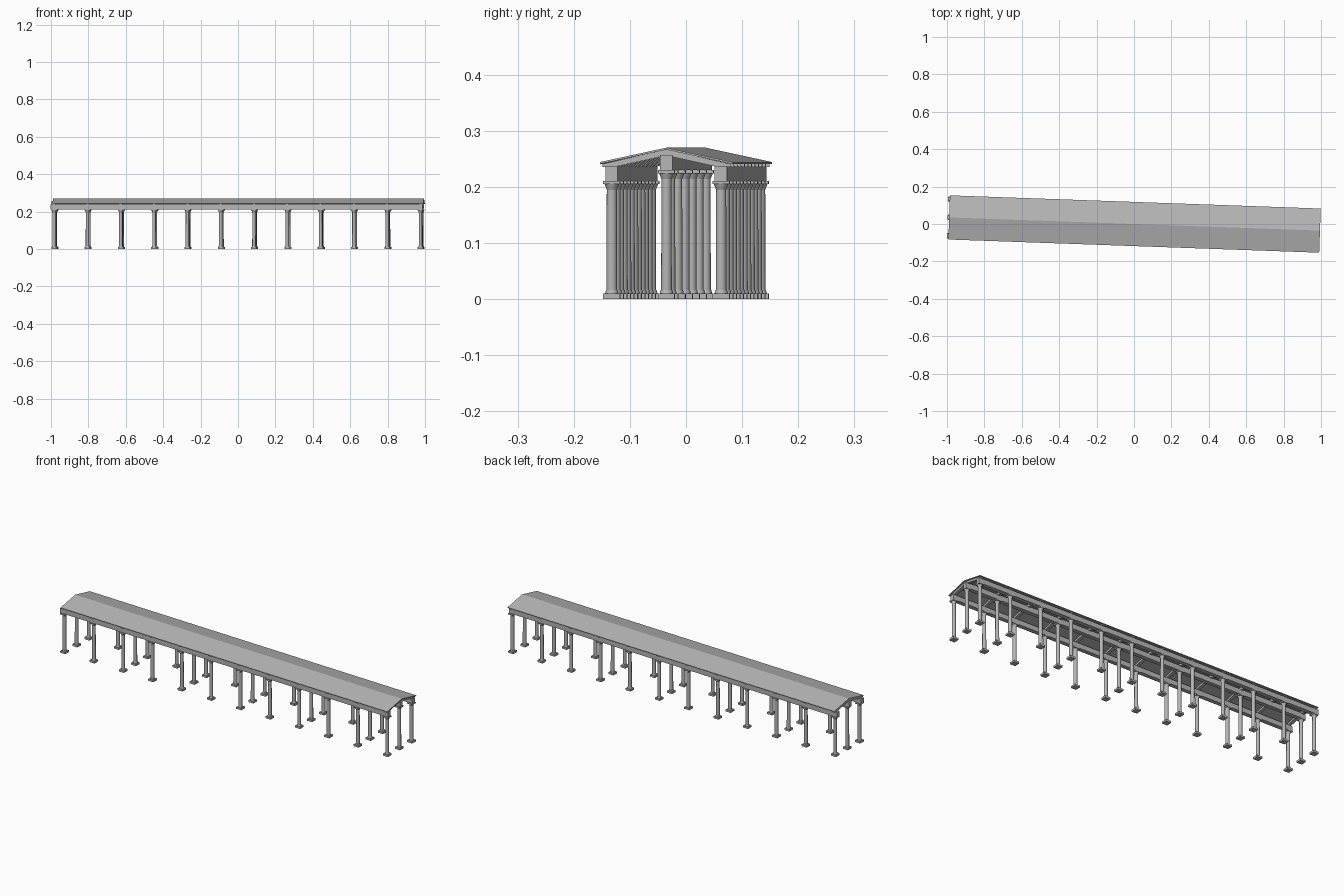
import bpy, bmesh, math
from mathutils import Matrix, Vector

cube = bpy.data.objects.get("Cube")
if cube:
    bpy.data.objects.remove(cube)

TURN = Matrix.Rotation(-0.0355, 4, 'Z')
BAYS = 11
XS = [-0.98 + 1.96 * i / BAYS for i in range(BAYS + 1)]
SIDE_Y = 0.0975

grey = bpy.data.materials.new("light_grey")
grey.use_nodes = True
colour = (0.47, 0.47, 0.47, 1)
grey.diffuse_color = colour
grey.node_tree.nodes["Principled BSDF"].inputs["Base Color"].default_value = colour


def box(bm, x0, x1, y0, y1, z0, z1):
    size = Matrix.Diagonal((x1 - x0, y1 - y0, z1 - z0, 1))
    place = Matrix.Translation(((x0 + x1) / 2, (y0 + y1) / 2, (z0 + z1) / 2))
    bmesh.ops.create_cube(bm, size=1, matrix=place @ size)


def drum(bm, x, y, r0, r1, z0, z1):
    bmesh.ops.create_cone(bm, cap_ends=True, segments=16, radius1=r0, radius2=r1,
                          depth=z1 - z0, matrix=Matrix.Translation((x, y, (z0 + z1) / 2)))


def extrude_profile(bm, profile, x0, x1):
    face = bm.faces.new([bm.verts.new((x0, y, z)) for y, z in profile])
    out = bmesh.ops.extrude_face_region(bm, geom=[face])
    verts = [v for v in out["geom"] if isinstance(v, bmesh.types.BMVert)]
    bmesh.ops.translate(bm, verts=verts, vec=Vector((x1 - x0, 0, 0)))


def finish(bm, name, smooth=False):
    bmesh.ops.recalc_face_normals(bm, faces=bm.faces)
    mesh = bpy.data.meshes.new(name)
    bm.to_mesh(mesh)
    bm.free()
    mesh.materials.append(grey)
    obj = bpy.data.objects.new(name, mesh)
    obj.matrix_world = TURN
    bpy.context.collection.objects.link(obj)
    if smooth:
        bpy.ops.object.select_all(action='DESELECT')
        obj.select_set(True)
        bpy.context.view_layer.objects.active = obj
        bpy.ops.object.shade_smooth_by_angle(angle=math.radians(35))


# Column rows: plinth, collar, shaft, flared neck and square cap
def column_row(name, y, xs, top):
    bm = bmesh.new()
    for x in xs:
        box(bm, x - 0.015, x + 0.015, y - 0.015, y + 0.015, 0, 0.01)
        drum(bm, x, y, 0.012, 0.0105, 0.01, 0.016)
        drum(bm, x, y, 0.0095, 0.009, 0.016, top - 0.016)
        drum(bm, x, y, 0.009, 0.013, top - 0.016, top - 0.006)
        box(bm, x - 0.015, x + 0.015, y - 0.015, y + 0.015, top - 0.006, top)
    finish(bm, name, True)


column_row("front_columns", -SIDE_Y, XS, 0.211)
column_row("back_columns", SIDE_Y, XS, 0.211)
column_row("middle_columns", 0, XS[::2] + XS[-1:], 0.23)

# Long beams resting on the columns
for name, y, low, high in (("front_beam", -SIDE_Y, 0.211, 0.237),
                           ("back_beam", SIDE_Y, 0.211, 0.237),
                           ("ridge_beam", 0, 0.23, 0.257)):
    bm = bmesh.new()
    box(bm, -0.998, 0.992, y - 0.011, y + 0.011, low, high)
    finish(bm, name)

# Pairs of sloping rafters above each bay line
bm = bmesh.new()
for x in XS:
    for s in (-1, 1):
        extrude_profile(bm, [(0, 0.267), (s * 0.114, 0.241), (s * 0.114, 0.236),
                             (s * 0.09, 0.236), (0, 0.256)], x - 0.008, x + 0.008)
finish(bm, "rafters")

# Thin folded roof sheet
bm = bmesh.new()
extrude_profile(bm, [(0, 0.27), (0.118, 0.2445), (0.118, 0.241), (0, 0.2665),
                     (-0.118, 0.241), (-0.118, 0.2445)], -0.989, 0.995)
finish(bm, "roof")
